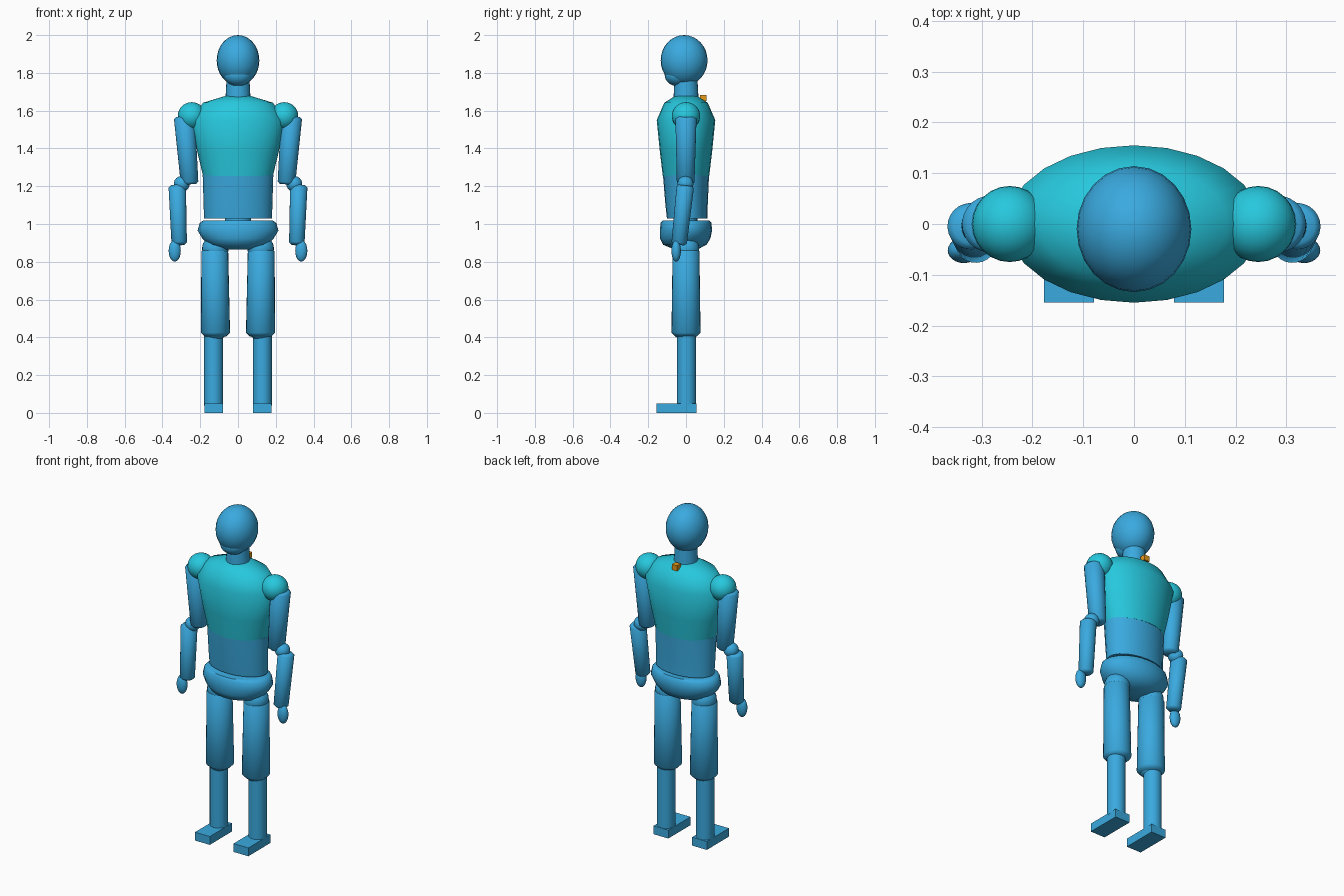
import bpy, bmesh, math
from mathutils import Vector, Matrix

cube = bpy.data.objects.get("Cube")
if cube:
    bpy.data.objects.remove(cube, do_unlink=True)


def material(name, rgb):
    m = bpy.data.materials.new(name)
    m.use_nodes = True
    m.diffuse_color = (*rgb, 1)
    m.node_tree.nodes["Principled BSDF"].inputs["Base Color"].default_value = (*rgb, 1)
    return m


BLUE = material("body blue", (0.042, 0.40, 0.74))
TEAL = material("chest teal", (0.02, 0.58, 0.73))
ORANGE = material("marker orange", (0.80, 0.33, 0.01))


def finish(name, bm, mat, smooth=True):
    bmesh.ops.recalc_face_normals(bm, faces=bm.faces)
    mesh = bpy.data.meshes.new(name)
    bm.to_mesh(mesh)
    bm.free()
    mesh.materials.append(mat)
    ob = bpy.data.objects.new(name, mesh)
    bpy.context.collection.objects.link(ob)
    if smooth:
        bpy.ops.object.select_all(action='DESELECT')
        ob.select_set(True)
        bpy.context.view_layer.objects.active = ob
        bpy.ops.object.shade_smooth_by_angle(angle=math.radians(50))
    return ob


def ellipsoid(name, centre, radii, mat=BLUE, tilt=0):
    bm = bmesh.new()
    bmesh.ops.create_uvsphere(bm, u_segments=24, v_segments=16, radius=1)
    bm.transform(Matrix.Translation(centre) @ Matrix.Rotation(tilt, 4, 'Y')
                 @ Matrix.Diagonal((*radii, 1)))
    return finish(name, bm, mat)


def box(name, centre, size, mat=BLUE):
    bm = bmesh.new()
    bmesh.ops.create_cube(bm, size=1)
    bm.transform(Matrix.Translation(centre) @ Matrix.Diagonal((*size, 1)))
    return finish(name, bm, mat, smooth=False)


def loft(name, rings, mat=BLUE, sides=24, place=Matrix()):
    """Stack of elliptical rings: (height, x radius, y radius, y centre)."""
    bm = bmesh.new()
    loops = []
    for z, rx, ry, cy in rings:
        angles = [2 * math.pi * i / sides for i in range(sides)]
        loops.append([bm.verts.new((rx * math.cos(a), cy + ry * math.sin(a), z))
                      for a in angles])
    for low, high in zip(loops, loops[1:]):
        for i in range(sides):
            j = (i + 1) % sides
            bm.faces.new((low[i], low[j], high[j], high[i]))
    bm.faces.new(loops[0])
    bm.faces.new(loops[-1])
    bm.transform(place)
    return finish(name, bm, mat)


def limb(name, start, end, r1, r2, bevel=0.012):
    """Tapered tube with slightly rounded ends."""
    a, b = Vector(start), Vector(end)
    n = (b - a).length
    place = Matrix.Translation(a) @ (b - a).to_track_quat('Z', 'Y').to_matrix().to_4x4()
    rings = [(0, r1 - bevel, r1 - bevel, 0), (bevel, r1, r1, 0),
             (n - bevel, r2, r2, 0), (n, r2 - bevel, r2 - bevel, 0)]
    return loft(name, rings, place=place)


# Head and neck
ellipsoid("head", (0, -0.01, 1.866), (0.113, 0.124, 0.134))
ellipsoid("jaw", (0, -0.045, 1.79), (0.075, 0.068, 0.06))
loft("neck", [(1.65, 0.067, 0.067, 0), (1.78, 0.06, 0.06, 0)])

# Torso
loft("chest", [(1.255, 0.185, 0.123, 0), (1.38, 0.215, 0.138, 0),
               (1.55, 0.25, 0.155, 0), (1.642, 0.185, 0.115, 0),
               (1.677, 0.07, 0.06, 0)], TEAL)
loft("abdomen", [(1.03, 0.18, 0.108, 0.007), (1.10, 0.182, 0.112, 0.003),
                 (1.26, 0.187, 0.122, 0)])
loft("spine", [(0.99, 0.07, 0.06, 0), (1.05, 0.07, 0.06, 0)])
loft("pelvis", [(0.865, 0.08, 0.06, 0), (0.89, 0.155, 0.115, -0.006),
                (0.925, 0.19, 0.134, -0.004), (0.965, 0.214, 0.138, 0),
                (1.005, 0.203, 0.135, 0), (1.018, 0.185, 0.125, 0)])
box("back_marker", (0, 0.092, 1.668), (0.035, 0.035, 0.032), ORANGE)

# Arms and legs
for side, s in (("left", 1), ("right", -1)):
    ellipsoid(side + "_shoulder", (s * 0.245, 0, 1.572), (0.074, 0.075, 0.073), TEAL)
    limb(side + "_upper_arm", (s * 0.284, 0, 1.57), (s * 0.256, -0.002, 1.21), 0.056, 0.047)
    ellipsoid(side + "_elbow", (s * 0.298, -0.003, 1.212), (0.042, 0.042, 0.042))
    limb(side + "_forearm", (s * 0.322, -0.003, 1.205), (s * 0.311, -0.037, 0.89), 0.046, 0.041)
    ellipsoid(side + "_hand", (s * 0.335, -0.052, 0.858), (0.032, 0.025, 0.057))

    ellipsoid(side + "_hip", (s * 0.12, 0, 0.87), (0.07, 0.07, 0.07))
    limb(side + "_thigh", (s * 0.123, 0, 0.875), (s * 0.119, 0, 0.405), 0.071, 0.077, 0.02)
    ellipsoid(side + "_knee", (s * 0.12, -0.008, 0.45), (0.067, 0.065, 0.067))
    loft(side + "_shin", [(0.04, 0.05, 0.05, 0.003), (0.44, 0.05, 0.05, 0.003)],
         place=Matrix.Translation((s * 0.129, 0, 0)))
    box(side + "_foot", (s * 0.128, -0.05, 0.025), (0.098, 0.21, 0.05))
